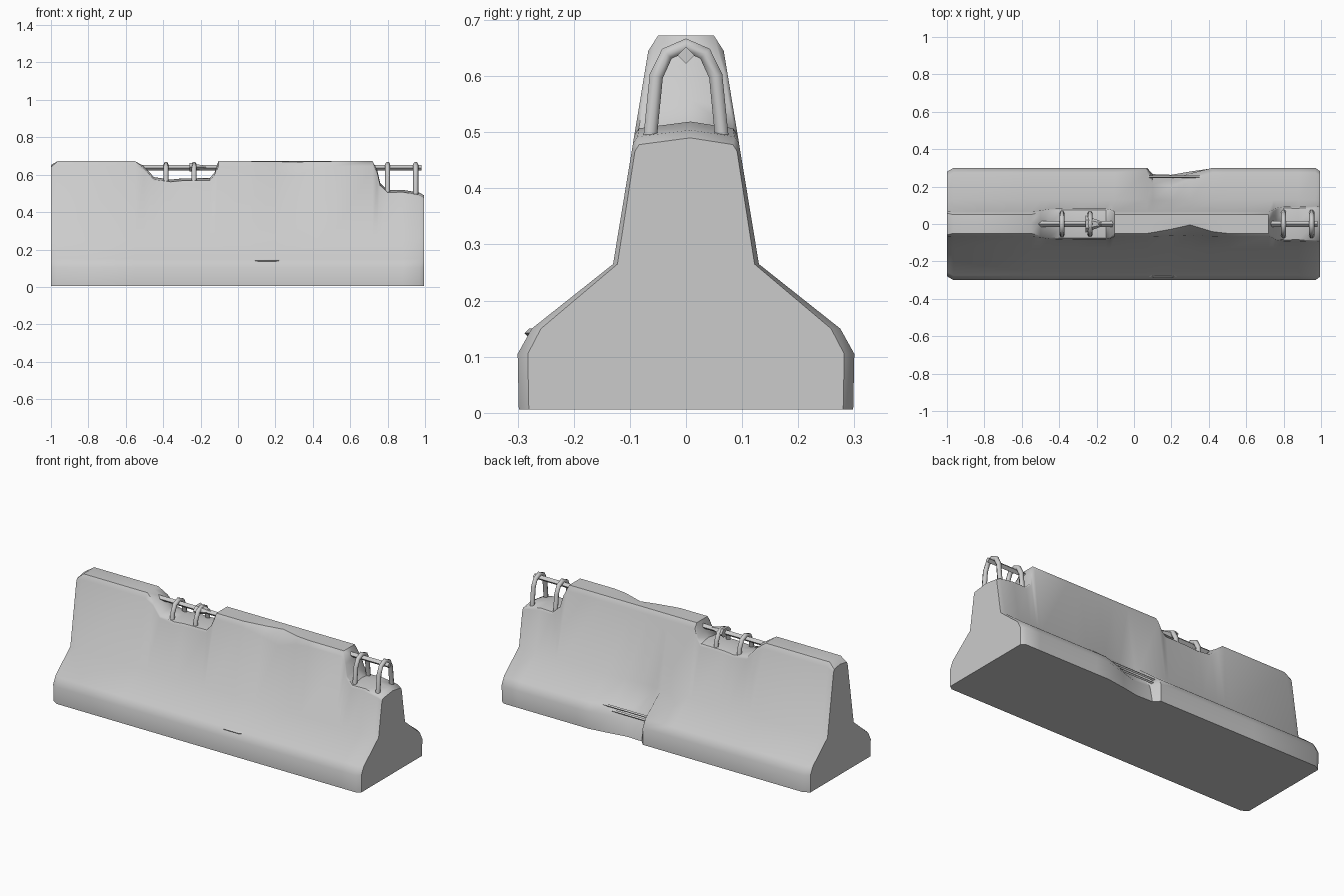
import bpy, bmesh, math
from mathutils import Vector

cube = bpy.data.objects.get("Cube")
if cube:
    bpy.data.objects.remove(cube, do_unlink=True)


def material(name, value):
    m = bpy.data.materials.new(name)
    m.use_nodes = True
    colour = (value, value, value, 1)
    m.diffuse_color = colour
    m.node_tree.nodes["Principled BSDF"].inputs["Base Color"].default_value = colour
    return m


GREY = material("concrete grey", 0.6)


def add_mesh(name, mesh, angle=45):
    obj = bpy.data.objects.new(name, mesh)
    bpy.context.collection.objects.link(obj)
    mesh.materials.clear()
    mesh.materials.append(GREY)
    bpy.ops.object.select_all(action="DESELECT")
    obj.select_set(True)
    bpy.context.view_layer.objects.active = obj
    bpy.ops.object.shade_smooth_by_angle(angle=math.radians(angle))
    return obj


FULL = 0.672


def upper_width(z):
    return 0.13 - (z - 0.265) * 0.165


def section(x, top, gouge, chip, pinch):
    """Closed cross-section with a broken top, a back gouge and a chipped front edge."""
    shoulder = min(0.645, top - 0.012)
    side = upper_width(shoulder)
    crown = 0.05 if top > 0.65 else side - 0.008
    ridge = 0 if top > 0.65 else 0.012
    half = [(0.298, 0.006), (0.3, 0.105), (0.275, 0.15), (0.13, 0.265),
            (side, shoulder), (crown, top)]
    cut = [0.035, 0.06, 0.07, 0.005, 0, 0]
    front = [(-y, z) for y, z in half]
    front[4] = (front[4][0] + chip * 0.008, shoulder - chip * 0.05)
    front[5] = (front[5][0] + chip * 0.045, top - chip * 0.004)
    back = [(y - gouge * c, z) for (y, z), c in zip(half, cut)]
    ring = front + [(0.008, top + ridge)] + back[::-1]
    return [Vector((x, y * (1 - pinch), z)) for y, z in ring]


# Barrier body: x, top height, gouge, chip, end pinch
stations = [
    (-1.0, 0.64, 0, 0, 0.07), (-0.965, FULL, 0, 0, 0), (-0.55, FULL, 0, 0, 0),
    (-0.50, 0.632, 0, 0, 0), (-0.45, 0.575, 0, 0, 0), (-0.36, 0.562, 0, 0, 0),
    (-0.30, 0.568, 0, 0, 0), (-0.15, 0.57, 0, 0, 0), (-0.125, 0.60, 0, 0, 0),
    (-0.105, FULL, 0, 0, 0), (0.07, FULL, 0, 0, 0), (0.10, FULL, 0.9, 0.1, 0),
    (0.20, FULL, 1, 0.5, 0), (0.30, FULL, 0.5, 1, 0), (0.42, FULL, 0, 0.2, 0),
    (0.50, FULL, 0, 0, 0), (0.72, FULL, 0, 0, 0), (0.745, 0.61, 0, 0, 0),
    (0.76, 0.545, 0, 0, 0), (0.80, 0.505, 0, 0, 0), (0.88, 0.507, 0, 0, 0),
    (0.97, 0.492, 0, 0, 0), (0.995, 0.478, 0, 0, 0.06),
]
bm = bmesh.new()
rings = [[bm.verts.new(p) for p in section(*s)] for s in stations]
for a, b in zip(rings, rings[1:]):
    for i in range(len(a)):
        j = (i + 1) % len(a)
        bm.faces.new((a[i], a[j], b[j], b[i]))
bm.faces.new(rings[0])
bm.faces.new(rings[-1])
bmesh.ops.recalc_face_normals(bm, faces=bm.faces)
body = bpy.data.meshes.new("barrier_body")
bm.to_mesh(body)
bm.free()
add_mesh("barrier_body", body)


def rod(name, points, radius, resolution):
    curve = bpy.data.curves.new(name + "_path", "CURVE")
    curve.dimensions = "3D"
    curve.bevel_depth = radius
    curve.bevel_resolution = resolution
    curve.use_fill_caps = True
    spline = curve.splines.new("POLY")
    spline.points.add(len(points) - 1)
    for p, co in zip(spline.points, points):
        p.co = (*co, 1)
    path = bpy.data.objects.new(name + "_path", curve)
    bpy.context.collection.objects.link(path)
    bpy.context.view_layer.update()
    graph = bpy.context.evaluated_depsgraph_get()
    mesh = bpy.data.meshes.new_from_object(path.evaluated_get(graph))
    bpy.data.objects.remove(path, do_unlink=True)
    return add_mesh(name, mesh, 65)


# Exposed reinforcement along the top
rod("middle_top_bar", [(-0.56, 0, 0.637), (-0.09, 0, 0.637)], 0.015, 0)
rod("end_top_bar", [(0.70, 0, 0.637), (0.98, 0, 0.637)], 0.015, 0)

# Bent hoops around the bars
leg = [(-0.067, 0.46), (-0.053, 0.60), (-0.034, 0.64), (0, 0.655)]
arch = leg + [(-y, z) for y, z in leg[-2::-1]]
for n, x in enumerate((-0.385, -0.235, 0.80, 0.95)):
    rod(f"hoop_{n + 1}", [(x, y, z) for y, z in arch], 0.014, 1)

# Bars exposed in the lower back gouge and the front crack
for n, z in enumerate((0.128, 0.15)):
    rod(f"back_bar_{n + 1}", [(0.05, 0.252, z), (0.43, 0.252, z)], 0.007, 0)
rod("front_bar", [(0.07, -0.268, 0.142), (0.11, -0.28, 0.142),
                  (0.20, -0.28, 0.142), (0.24, -0.268, 0.142)], 0.008, 0)

# Lump of concrete stuck to the middle bar
bm = bmesh.new()
bmesh.ops.create_cone(bm, cap_ends=True, segments=6, radius1=0.046,
                      radius2=0.012, depth=0.09)
for v in bm.verts:
    x, y, z = v.co
    v.co = (-0.215 + z, y, 0.64 + x * 0.6)
bmesh.ops.recalc_face_normals(bm, faces=bm.faces)
lump = bpy.data.meshes.new("concrete_lump")
bm.to_mesh(lump)
bm.free()
add_mesh("concrete_lump", lump)
